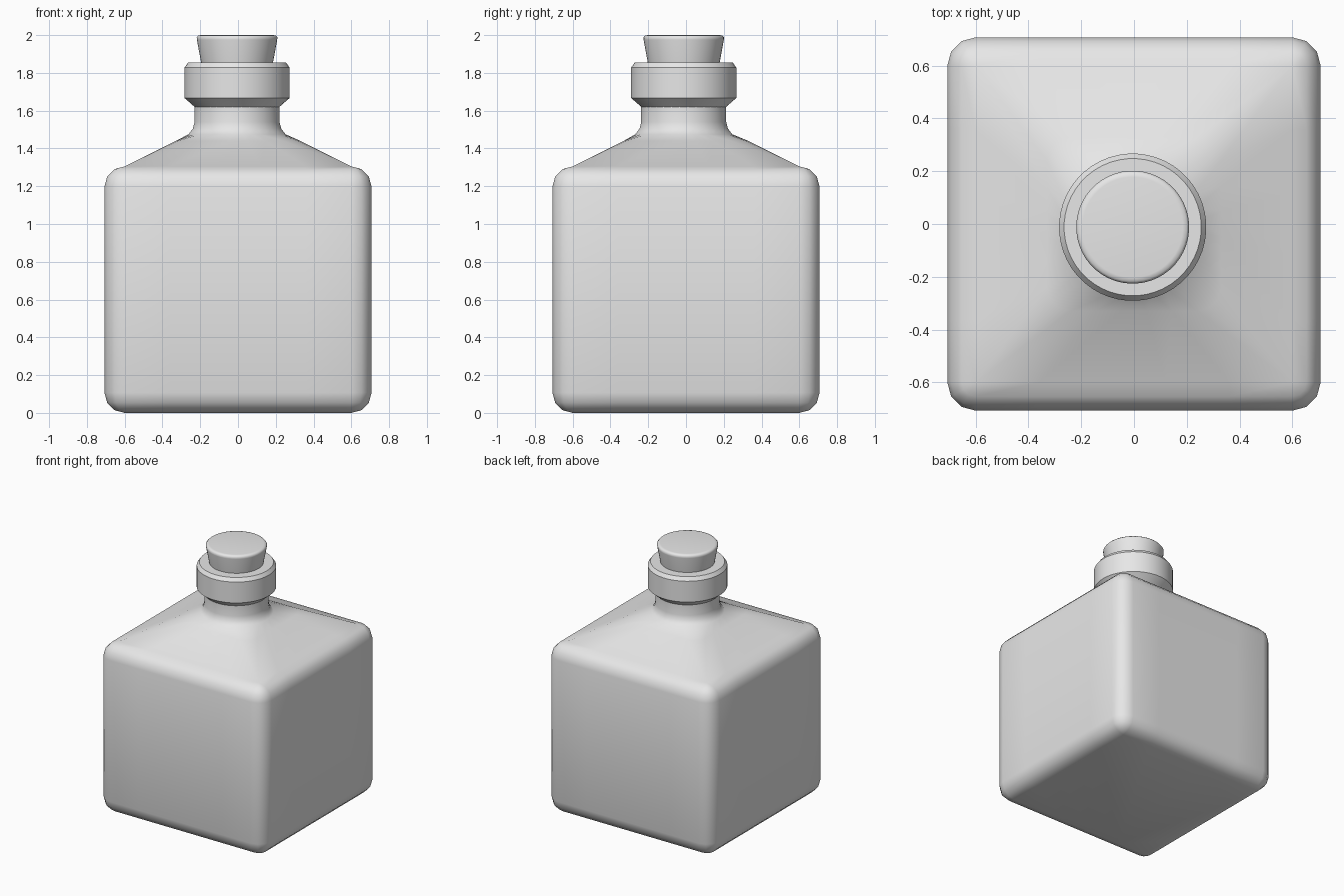
import bpy, bmesh, math

cube = bpy.data.objects.get("Cube")
if cube:
    bpy.data.objects.remove(cube, do_unlink=True)

grey = bpy.data.materials.new("plain grey")
grey.use_nodes = True
grey.diffuse_color = (0.8, 0.8, 0.8, 1)
grey.node_tree.nodes["Principled BSDF"].inputs["Base Color"].default_value = (0.8, 0.8, 0.8, 1)

CX, CY = -0.005, -0.012   # neck axis
SEG = 32


def square_ring(core, r, z):
    """Rounded square: per corner a 3-segment arc, then points along the side."""
    pts = []
    for q in range(4):
        turn = q * math.pi / 2
        local = [(core + r * math.cos(a), core + r * math.sin(a))
                 for a in (i * math.pi / 6 for i in range(4))]
        local += [(core * (1 - 2 * i / 5), core + r) for i in range(1, 5)]
        c, s = math.cos(turn), math.sin(turn)
        pts += [(x * c - y * s, x * s + y * c, z) for x, y in local]
    return pts


def circle_ring(r, z, count=SEG, cx=CX, cy=CY):
    # starting angle lines the circle up with the corner arcs
    start = math.pi / 4 - 1.5 * math.tau / count
    return [(cx + r * math.cos(start + i * math.tau / count),
             cy + r * math.sin(start + i * math.tau / count), z) for i in range(count)]


def loft(name, rings, angle):
    bm = bmesh.new()
    loops = [[bm.verts.new(p) for p in ring] for ring in rings]
    n = len(loops[0])
    for a, b in zip(loops, loops[1:]):
        for i in range(n):
            j = (i + 1) % n
            bm.faces.new((a[i], a[j], b[j], b[i]))
    bm.faces.new(loops[0][::-1])
    bm.faces.new(loops[-1])
    bmesh.ops.remove_doubles(bm, verts=bm.verts, dist=0.0005)
    bmesh.ops.recalc_face_normals(bm, faces=bm.faces)
    mesh = bpy.data.meshes.new(name)
    bm.to_mesh(mesh)
    bm.free()
    mesh.materials.append(grey)
    obj = bpy.data.objects.new(name, mesh)
    bpy.context.collection.objects.link(obj)
    bpy.ops.object.select_all(action="DESELECT")
    obj.select_set(True)
    bpy.context.view_layer.objects.active = obj
    bpy.ops.object.shade_smooth_by_angle(angle=math.radians(angle))
    return obj


# Square bottle body with rounded edges, sloping shoulder and round neck
CORE, EDGE, TOP = 0.6, 0.107, 1.305
arc = [(EDGE * math.sin(a), EDGE * (1 - math.cos(a))) for a in (i * math.pi / 6 for i in range(4))]
rings = [square_ring(CORE, r, z) for r, z in arc]
rings += [square_ring(CORE, r, TOP - z) for r, z in reversed(arc)]
rings += [square_ring(0.24, 0.09, 1.44),
          circle_ring(0.258, 1.475), circle_ring(0.235, 1.505),
          circle_ring(0.226, 1.54), circle_ring(0.226, 1.63)]
loft("bottle_body", rings, 50)

# Collar around the neck with bevelled rims
collar = [(0.222, 1.617), (0.25, 1.642), (0.279, 1.667), (0.279, 1.828), (0.26, 1.855)]
loft("neck_collar", [circle_ring(r, z, 48) for r, z in collar], 30)

# Tapered stopper with a softened top edge
stopper = [(0.188, 1.84), (0.213, 1.975), (0.214, 1.988), (0.205, 1.998), (0.19, 2.0)]
loft("stopper", [circle_ring(r, z, 48) for r, z in stopper], 50)
